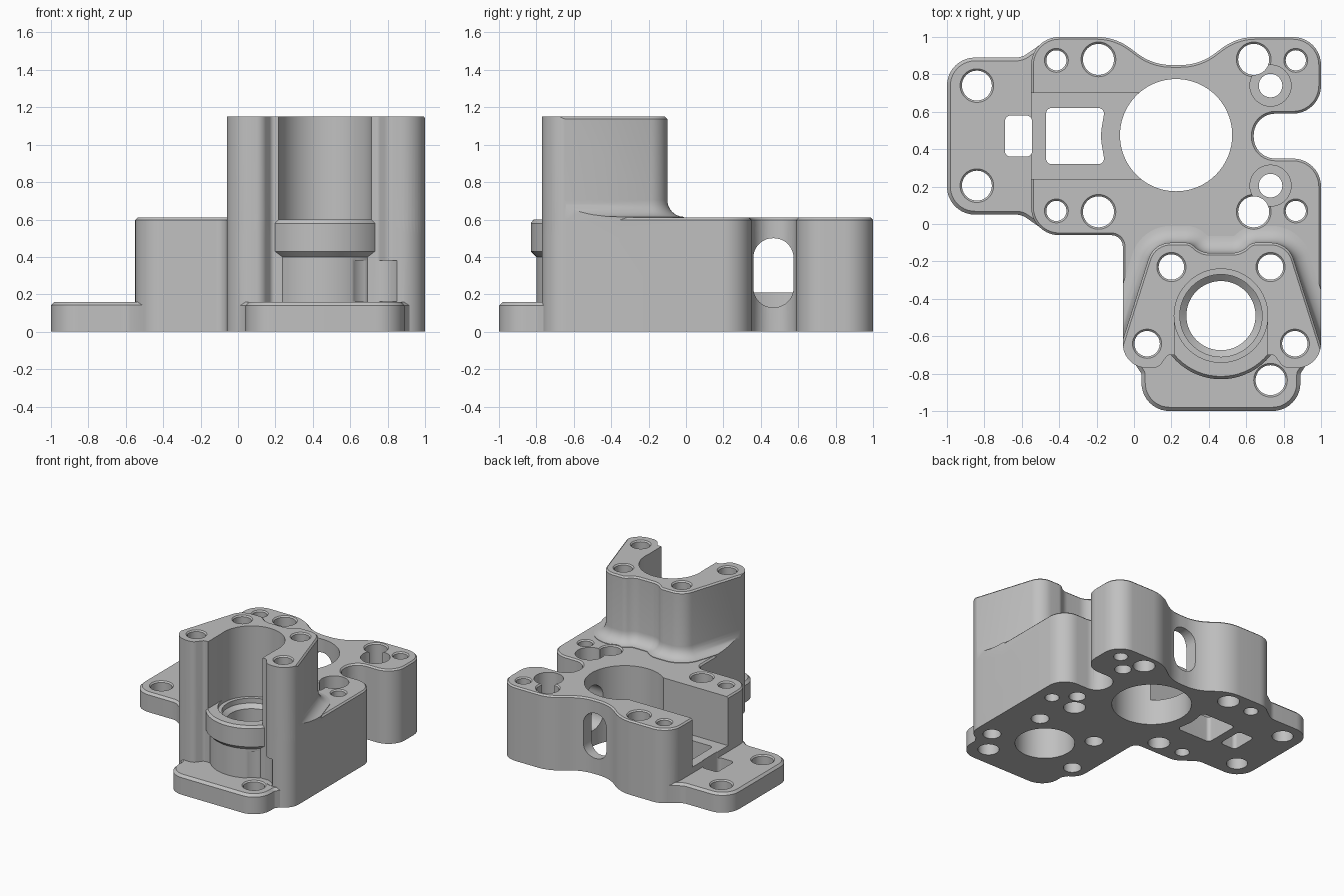
import bpy, bmesh
from math import sin, cos, tan, pi, radians
from mathutils import Vector, Matrix

if "Cube" in bpy.data.objects:
    bpy.data.objects.remove(bpy.data.objects["Cube"])

metal = bpy.data.materials.new("machined_grey")
metal.use_nodes = True
GREY = (0.53, 0.53, 0.53, 1)
metal.diffuse_color = GREY
metal.node_tree.nodes["Principled BSDF"].inputs["Base Color"].default_value = GREY


def rounded(corners, n=10):
    """Closed outline from (x, y, radius) corners."""
    out = []
    for i, (x, y, r) in enumerate(corners):
        p = Vector((x, y, 0))
        if r == 0:
            out.append(p)
            continue
        q, s = corners[i - 1], corners[(i + 1) % len(corners)]
        a = (Vector((q[0], q[1], 0)) - p).normalized()
        b = (Vector((s[0], s[1], 0)) - p).normalized()
        half = a.angle(b) / 2
        c = p + (a + b).normalized() * (r / sin(half))
        v0 = (p + a * (r / tan(half)) - c).normalized()
        v1 = (p + b * (r / tan(half)) - c).normalized()
        out += [c + v0.slerp(v1, k / n).normalized() * r for k in range(n + 1)]
    return out


def rect(x0, x1, y0, y1, r=0):
    return rounded([(x0, y0, r), (x1, y0, r), (x1, y1, r), (x0, y1, r)])


def grow(outline, d):
    """Offset a counter-clockwise outline outwards."""
    out = []
    for i, p in enumerate(outline):
        e0 = (p - outline[i - 1]).normalized()
        e1 = (outline[(i + 1) % len(outline)] - p).normalized()
        n0, n1 = Vector((e0.y, -e0.x, 0)), Vector((e1.y, -e1.x, 0))
        m = (n0 + n1).normalized()
        out.append(p + m * (d / max(m.dot(n0), 0.4)))
    return out


def loft(name, rings, matrix=None):
    bm = bmesh.new()
    loops = [[bm.verts.new(p) for p in ring] for ring in rings]
    n = len(loops[0])
    for lo, hi in zip(loops, loops[1:]):
        for i in range(n):
            j = (i + 1) % n
            bm.faces.new((lo[i], lo[j], hi[j], hi[i]))
    bm.faces.new(loops[0][::-1])
    bm.faces.new(loops[-1])
    bmesh.ops.recalc_face_normals(bm, faces=bm.faces)
    if matrix:
        bm.transform(matrix)
    me = bpy.data.meshes.new(name)
    bm.to_mesh(me)
    bm.free()
    me.materials.append(metal)
    ob = bpy.data.objects.new(name, me)
    bpy.context.collection.objects.link(ob)
    return ob


def prism(name, outline, z0, z1, bevel=0, matrix=None):
    levels = [(0, z0), (0, z1 - bevel)] + ([(-bevel, z1)] if bevel else [])
    return loft(name, [[p + Vector((0, 0, z)) for p in grow(outline, d)]
                       for d, z in levels], matrix)


def lathe(name, x, y, profile, n=64):
    return loft(name, [[Vector((x + r * cos(2 * pi * i / n), y + r * sin(2 * pi * i / n), z))
                        for i in range(n)] for r, z in profile])


def combine(target, tool, operation):
    mod = target.modifiers.new(operation, 'BOOLEAN')
    mod.operation, mod.object, mod.solver = operation, tool, 'EXACT'
    bpy.context.view_layer.update()
    graph = bpy.context.evaluated_depsgraph_get()
    me = bpy.data.meshes.new_from_object(target.evaluated_get(graph))
    target.modifiers.clear()
    target.data = me
    bpy.data.objects.remove(tool)


TOP, TALL, LOW = 0.61, 1.15, 0.16
CX, CY = 0.465, -0.49          # tower bore centre
BX, BY = 0.225, 0.475          # main bore centre

# Main block
block_outline = rounded([
    (-.06, -.77, .13), (.13, -.77, .06), (.18, -.7, .03), (.75, -.7, .03), (.8, -.77, .06),
    (1, -.77, .13), (1, .35, .15), (.64, .35, .115), (.64, .59, .115), (1, .59, .15),
    (1, 1, .15), (.55, 1, .3), (.35, .85, .3), (.1, .85, .3), (-.1, 1, .3),
    (-.55, 1, .15), (-.55, -.06, .15), (-.06, -.06, .06)])
housing = prism("housing", block_outline, 0, TOP, .012)

# Tower with a flared root, trimmed to the block footprint
tower_outline = rounded([
    (-.165, -.95, 0), (1.095, -.95, 0), (.825, -.1, .125), (.63, -.1, .06),
    (.57, -.155, .12), (.36, -.155, .12), (.3, -.1, .06), (.105, -.1, .125)])
FLARE = 0.09
levels = [(FLARE, .5)]
for k in range(7):
    a = radians(15 * k)
    levels.append((FLARE * (1 - sin(a)), TOP + .004 + FLARE * (1 - cos(a))))
levels += [(0, TALL - .012), (-.012, TALL)]
tower = loft("tower", [[p + Vector((0, 0, z)) for p in grow(tower_outline, d)]
                       for d, z in levels])
combine(tower, prism("trim", block_outline, .4, 1.3), 'INTERSECT')
combine(housing, tower, 'UNION')

# Side flange and front foot
flange = rounded([(-1, .05, .15), (-.6, .05, .1), (-.5, -.02, 0), (-.4, -.02, 0),
                  (-.4, .96, 0), (-.5, .96, 0), (-.6, .89, .1), (-1, .89, .15)])
combine(housing, prism("side_flange", flange, 0, LOW, .018), 'UNION')
foot = rounded([(.04, -1, .15), (.89, -1, .15), (.89, -.8, .03), (.93, -.74, 0),
                (.93, -.6, 0), (0, -.6, 0), (0, -.74, 0), (.04, -.8, .03)])
combine(housing, prism("front_foot", foot, 0, LOW, .02), 'UNION')

# Bearing collar at the tower front
collar = [(.31, .1), (.31, .4), (.34, .43), (.34, .58), (.325, .6)]
combine(housing, lathe("bearing_collar", CX, CY, collar), 'UNION')


def cut(tool):
    combine(housing, tool, 'DIFFERENCE')


# Tower cavity, its open front and the stepped bore
cut(lathe("cavity", CX, CY, [(.25, .57), (.25, 1.3)]))
cut(prism("open_front", rect(CX - .248, CX + .248, -1.1, CY), .6, 1.3))
cut(lathe("stepped_bore", CX, CY, [(.225, -.1), (.225, .4), (.185, .4), (.185, .5),
                                   (.22, .53), (.22, .62)]))

# Main bore, channel, and windows
cut(lathe("main_bore", BX, BY, [(.3, -.1), (.3, .8)], 96))
cut(prism("channel", rect(-.8, BX, .24, .7), .21, .8))
cut(prism("square_window", rounded([(-.47, .32, .03), (-.155, .32, .03), (-.18, .47, .3),
                                    (-.155, .62, .03), (-.47, .62, .03)]), -.1, .4))
cut(prism("flange_window", rect(-.69, -.545, .36, .58, .03), -.1, .4))

# Oblong side slots into the main bore
to_x = Matrix(((0, 0, 1, 0), (1, 0, 0, 0), (0, 1, 0, 0), (0, 0, 0, 1)))
to_y = Matrix.Rotation(pi / 2, 4, 'X')
cut(prism("right_slot", rect(.36, .575, .13, .5, .105), .3, .8, 0, to_x))
cut(prism("back_slot", rect(BX - .105, BX + .105, .13, .5, .1), -1, -.55, 0, to_y))

# Relief above the foot bolt
cut(lathe("bolt_relief", .73, -.84, [(.14, .162), (.14, .38)]))


# Bolt holes with a small chamfer at the mouth
def hole(x, y, r, top):
    c = .01
    cut(lathe("hole", x, y, [(r, -.1), (r, top - c), (r + c, top), (r + c, top + .08)], 40))


for y in (.065, .88):
    for x in (-.19, .64):
        hole(x, y, .083, TOP)
    for x in (-.415, .865):
        hole(x, y - .005 if y > .5 else y + .005, .054, TOP)
for y in (.205, .74):
    hole(-.84, y, .08, LOW)
    cut(lathe("counterbore", .73, y, [(.063, -.1), (.063, .35), (.11, .35), (.11, .8)], 40))
for x, y in ((.395, -.64), (.265, -.23)):
    for side in (-1, 1):
        hole(CX + side * x, y, .068, TALL)
hole(.73, -.835, .08, LOW)

# Smooth curved walls, sharp edges
bpy.ops.object.select_all(action='DESELECT')
housing.select_set(True)
bpy.context.view_layer.objects.active = housing
bpy.ops.object.shade_smooth_by_angle(angle=radians(30))
